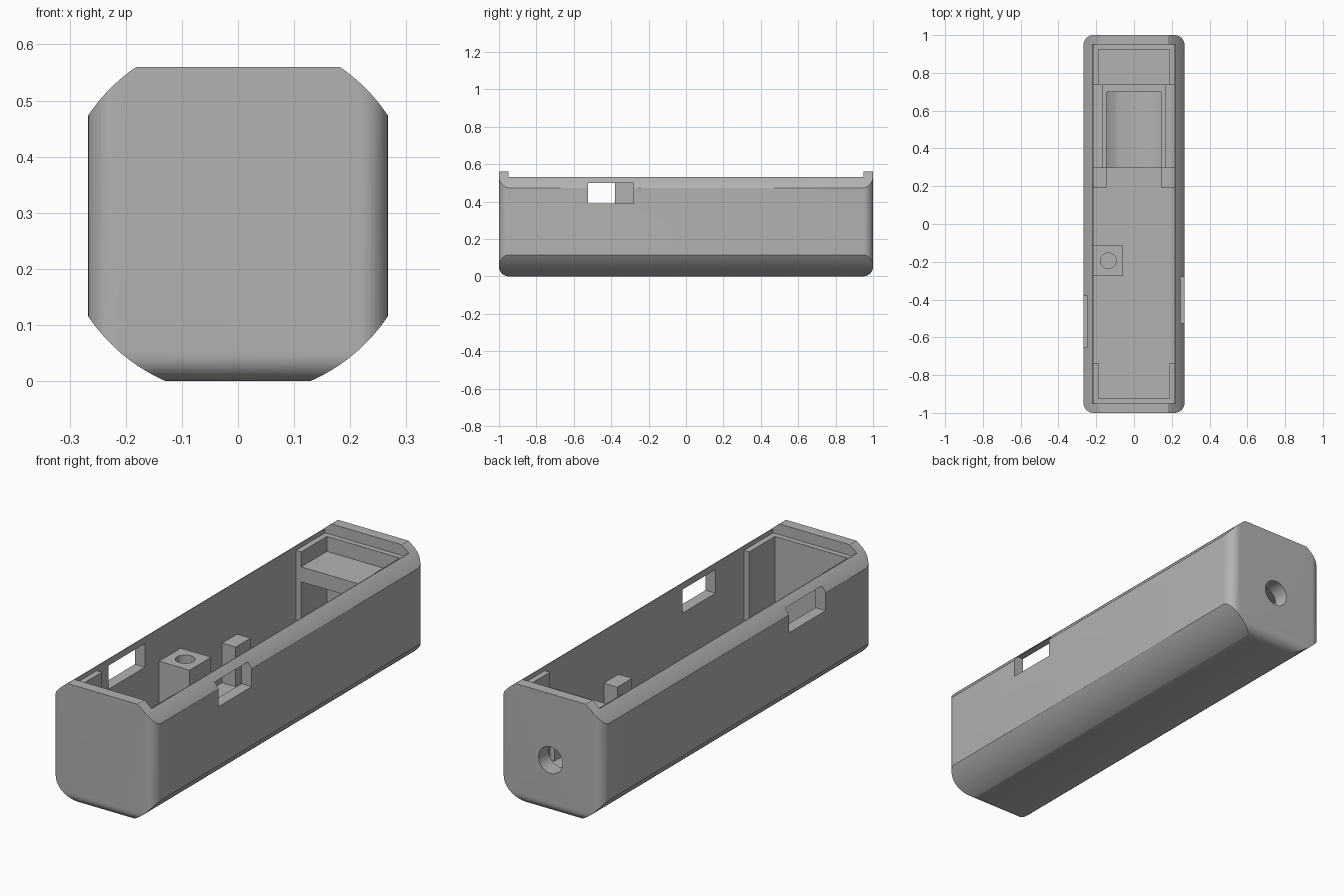
import bpy, bmesh, math
from mathutils import Matrix, Vector

old = bpy.data.objects.get("Cube")
if old:
    bpy.data.objects.remove(old, do_unlink=True)

GREY = (0.45, 0.45, 0.45, 1)
grey = bpy.data.materials.new("plain grey")
grey.use_nodes = True
grey.diffuse_color = GREY
grey.node_tree.nodes["Principled BSDF"].inputs["Base Color"].default_value = GREY


def finish(name, bm):
    bmesh.ops.recalc_face_normals(bm, faces=bm.faces)
    mesh = bpy.data.meshes.new(name)
    bm.to_mesh(mesh)
    bm.free()
    mesh.materials.append(grey)
    obj = bpy.data.objects.new(name, mesh)
    bpy.context.collection.objects.link(obj)
    return obj


def box(name, x, y, z, fillet=0):
    """Box from (low, high) ranges; a fillet rounds all but the top edges."""
    bm = bmesh.new()
    bmesh.ops.create_cube(bm, size=1)
    for v in bm.verts:
        v.co = Vector([r[0] if c < 0 else r[1] for c, r in zip(v.co, (x, y, z))])
    if fillet:
        edges = [e for e in bm.edges if min(v.co.z for v in e.verts) < z[1] - 0.001]
        bmesh.ops.bevel(bm, geom=edges, offset=fillet, segments=8, profile=0.5, affect='EDGES')
    return finish(name, bm)


def cylinder(name, centre, radius, depth, along_y=False, sides=48):
    bm = bmesh.new()
    bmesh.ops.create_cone(bm, cap_ends=True, segments=sides, radius1=radius, radius2=radius, depth=depth)
    turn = Matrix.Rotation(math.pi / 2, 4, 'X') if along_y else Matrix()
    bmesh.ops.transform(bm, matrix=Matrix.Translation(centre) @ turn, verts=bm.verts)
    return finish(name, bm)


def extrude_y(name, profile, y0, y1):
    bm = bmesh.new()
    face = bm.faces.new([bm.verts.new((x, y0, z)) for x, z in profile])
    out = bmesh.ops.extrude_face_region(bm, geom=[face])["geom"]
    moved = [v for v in out if isinstance(v, bmesh.types.BMVert)]
    bmesh.ops.translate(bm, vec=(0, y1 - y0, 0), verts=moved)
    return finish(name, bm)


def boolean(obj, tool, operation='DIFFERENCE'):
    tool.hide_render = True
    mod = obj.modifiers.new("cut", 'BOOLEAN')
    mod.object, mod.operation, mod.solver = tool, operation, 'EXACT'
    bpy.context.view_layer.objects.active = obj
    bpy.ops.object.modifier_apply(modifier=mod.name)
    bpy.data.objects.remove(tool, do_unlink=True)


WALL, END, FLOOR = 0.215, 0.95, 0.10
AXIS, ROUND = 0.2945, 0.3215

# Outer shell: filleted box trimmed by a long round bar
shell = box("case_shell", (-0.267, 0.267), (-1, 1), (0, 0.56), fillet=0.052)
boolean(shell, cylinder("bar", (0, 0, AXIS), ROUND, 3, True, 160), 'INTERSECT')

# Main cavity and lowered side rims
boolean(shell, box("cavity", (-WALL, WALL), (-END, END), (FLOOR, 1)))
boolean(shell, box("rim_cut", (-1, 1), (-END, END), (0.53, 1)))

# Curved pocket sunk into the floor
inner = 0.27
angles = [math.asin(0.145 / inner) * (1 - i / 6) for i in range(4)]
half = [(0.145, 0.3)] + [(inner * math.sin(a), AXIS - inner * math.cos(a)) for a in angles] + [(0.09, 0.04)]
half = [p for p in half if p[0] >= 0.09]
pocket = half + [(-x, z) for x, z in reversed(half)]
boolean(shell, extrude_y("pocket", pocket, 0.30, 0.70))

# Side windows, staggered along the length
boolean(shell, box("window_left", (0.1, 0.4), (-0.525, -0.28), (0.39, 0.5)))
boolean(shell, box("window_right", (-0.4, -0.1), (-0.65, -0.38), (0.39, 0.5)))

# Round cable hole in the back end
boolean(shell, cylinder("cable_hole", (0, 1, 0.25), 0.062, 0.3, True))

# U-shaped lining at both ends
LEDGE = 0.51
for name, s in (("front", -1), ("back", 1)):
    lining = box(name + "_lining", (-WALL - 0.005, WALL + 0.005),
                 sorted((s * 0.735, s * (END + 0.005))), (FLOOR - 0.005, LEDGE))
    boolean(lining, box("hollow", (-0.188, 0.188), sorted((s * 0.6, s * 0.925)), (0, 1)))
    if s > 0:
        boolean(lining, cylinder("hole", (0, 1, 0.25), 0.062, 0.3, True))

# Shelf in the back end
box("back_shelf", (-0.19, 0.19), (0.735, 0.93), (0.37, 0.44))

# Posts and low cradle rails on both sides
for name, s in (("left", 1), ("right", -1)):
    box(name + "_post", sorted((s * 0.145, s * (WALL + 0.005))), (0.19, 0.30), (FLOOR - 0.005, 0.285))
    box(name + "_rail", sorted((s * 0.165, s * (WALL + 0.005))), (0.30, 0.735), (FLOOR - 0.005, 0.16))

# Screw block against the right wall
block = box("screw_block", (-WALL - 0.005, -0.058), (-0.275, -0.115), (FLOOR - 0.005, 0.378))
boolean(block, cylinder("screw_hole", (-0.136, -0.195, 0.33), 0.042, 0.3))

# Smooth the curved faces, keep the edges crisp
bpy.ops.object.select_all(action='DESELECT')
for obj in (shell, block, bpy.data.objects["back_lining"]):
    obj.select_set(True)
bpy.context.view_layer.objects.active = shell
bpy.ops.object.shade_smooth_by_angle(angle=math.radians(25))
